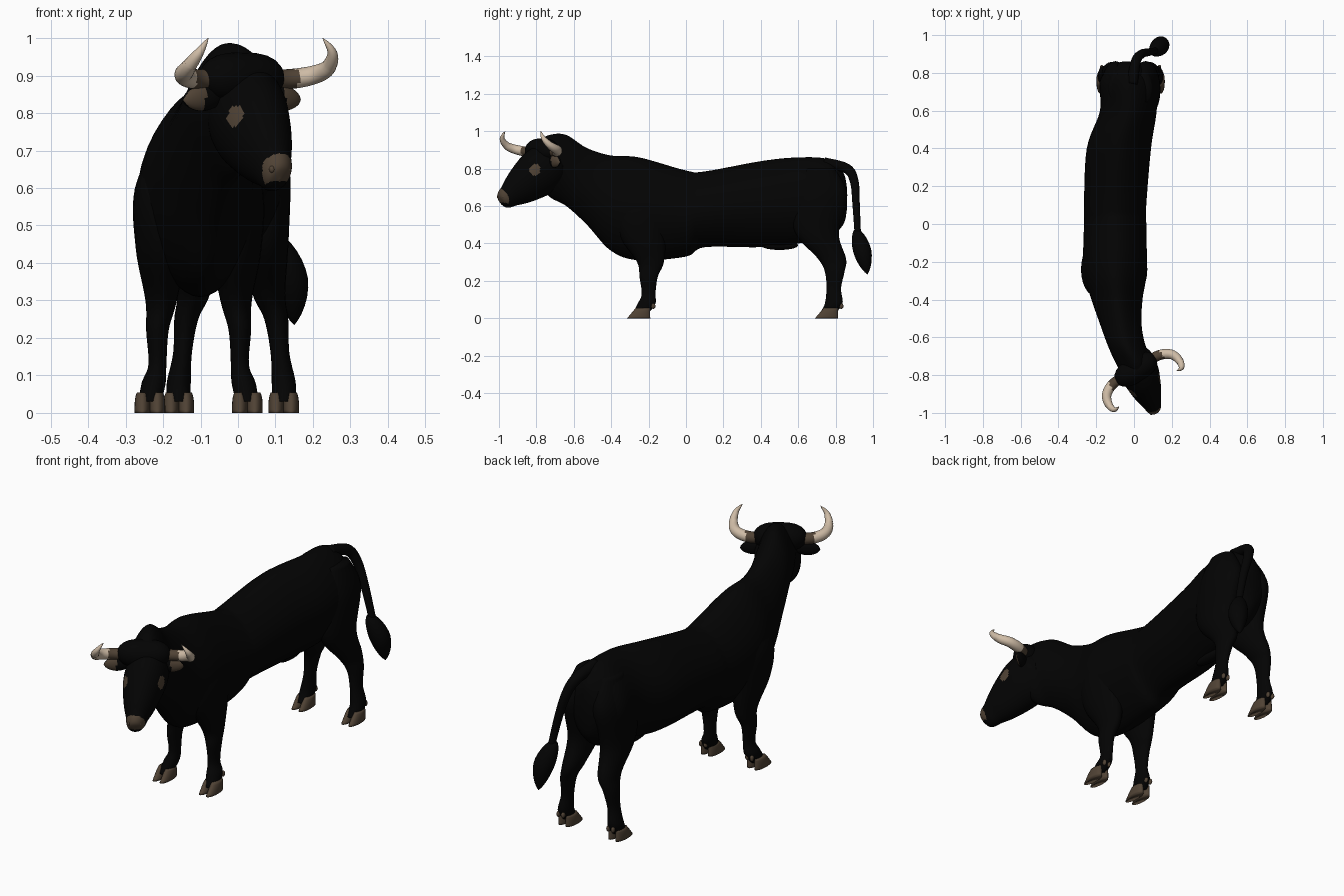
import bpy, bmesh, math
from mathutils import Vector

if "Cube" in bpy.data.objects:
    bpy.data.objects.remove(bpy.data.objects["Cube"])


def make_material(name, color):
    material = bpy.data.materials.new(name)
    material.use_nodes = True
    material.diffuse_color = (*color, 1)
    shader = material.node_tree.nodes["Principled BSDF"]
    shader.inputs["Base Color"].default_value = (*color, 1)
    shader.inputs["Roughness"].default_value = 0.8
    return material


BLACK = make_material("black hide", (0.001, 0.001, 0.001))
BROWN = make_material("dark brown", (0.08, 0.055, 0.035))
CREAM = make_material("horn cream", (0.62, 0.5, 0.38))

SIDEWAYS, LENGTHWISE, UP = Vector((1, 0, 0)), Vector((0, 1, 0)), Vector((0, 0, 1))
SIDES = {"right": -1, "left": 1}

# The head is turned: its own sideways and forward directions
FACING = Vector((0.53, -0.85, 0)).normalized()
ACROSS = UP.cross(FACING).normalized()
CROWN = Vector((0.01, -0.77, 0))


def on_head(side, across, forward, height):
    """A point in the turned head's own frame."""
    return CROWN + ACROSS * side * across + FACING * forward + UP * height


def spline(rows, steps=6):
    """Interpolate rows of numbers smoothly."""
    result = []
    last = len(rows) - 1
    for index in range(last):
        before, start, end, after = (rows[max(0, min(last, index + offset))]
                                     for offset in (-1, 0, 1, 2))
        for step in range(steps):
            t = step / steps
            result.append([b + t / 2 * (c - a + t * (2 * a - 5 * b + 4 * c - d
                                                     + t * (3 * (b - c) + d - a)))
                           for a, b, c, d in zip(before, start, end, after)])
    return result + [list(rows[last])]


def skin(name, rows, axes=None, hint=UP, segments=24, pinch=0.0,
         materials=(BLACK,), rule=None):
    """Join oval rings, pinched at top and bottom; rows hold x, y, z and two radii."""
    centres = [Vector(row[:3]) for row in rows]
    mesh = bmesh.new()
    rings = []
    for index, (centre, row) in enumerate(zip(centres, rows)):
        if axes:
            first, second = axes
        else:
            ahead = centres[min(index + 1, len(rows) - 1)]
            behind = centres[max(index - 1, 0)]
            tangent = (ahead - behind).normalized()
            first = (hint - tangent * hint.dot(tangent)).normalized()
            second = tangent.cross(first)
        ring = []
        for segment in range(segments):
            angle = math.tau * segment / segments
            tall = math.sin(angle)
            wide = math.cos(angle) * (1 - pinch * tall * tall)
            ring.append(mesh.verts.new(centre + first * wide * max(row[3], 0.001)
                                       + second * tall * max(row[4], 0.001)))
        rings.append(ring)
    for lower, upper in zip(rings, rings[1:]):
        for segment in range(segments):
            following = (segment + 1) % segments
            mesh.faces.new((lower[segment], lower[following],
                            upper[following], upper[segment]))
    mesh.faces.new(rings[0])
    mesh.faces.new(rings[-1])
    bmesh.ops.recalc_face_normals(mesh, faces=mesh.faces[:])
    for face in mesh.faces:
        face.smooth = True
        if rule:
            face.material_index = rule(face.calc_center_median(), face.normal)
    data = bpy.data.meshes.new(name)
    mesh.to_mesh(data)
    mesh.free()
    for material in materials:
        data.materials.append(material)
    bpy.context.collection.objects.link(bpy.data.objects.new(name, data))


def tube(name, path, radius, flatness=1.0, **options):
    """Skin a curved path whose radius follows a rule from start to end."""
    points = spline([tuple(point) for point in path])
    rows = []
    for index, point in enumerate(points):
        size = radius(index / (len(points) - 1))
        rows.append((*point, size, size * flatness))
    skin(name, rows, **options)


def bead(name, centre, wide, deep, tall, material):
    """A small ellipsoid."""
    rows = []
    for index in range(9):
        angle = math.pi * index / 8
        height = centre[2] - tall * math.cos(angle)
        rows.append((centre[0], centre[1], height,
                     wide * math.sin(angle), deep * math.sin(angle)))
    skin(name, rows, (SIDEWAYS, LENGTHWISE), segments=16, materials=(material,))


# Torso and neck: x, y, top, bottom, half width
body = [(-.03, .86, .7, .58, .03), (-.03, .84, .78, .5, .08), (-.03, .76, .85, .43, .15),
        (-.03, .6, .86, .4, .15), (-.08, .4, .84, .38, .17), (-.1, .1, .785, .38, .165),
        (-.1, 0, .79, .33, .165), (-.1, -.25, .86, .31, .167), (-.09, -.4, .87, .36, .135),
        (-.07, -.53, .91, .5, .11), (-.04, -.64, .98, .6, .1), (0, -.73, .98, .65, .1),
        (.02, -.8, .94, .74, .08), (.02, -.83, .9, .8, .04)]
skin("torso_and_neck",
     [(x, y, (top + bottom) / 2, width, (top - bottom) / 2)
      for x, y, top, bottom, width in spline(body)],
     (SIDEWAYS, UP), segments=40, pinch=0.25)
bead("belly_sheath", (-.06, .5, .39), .03, .1, .025, BLACK)

# Head: a straight wedge from poll to nose, with painted eyes and muzzle
poll, nose = Vector((-.01, -.68, .86)), Vector((.112, -.99, .62))
brow = ACROSS.cross(nose - poll).normalized()
eyes = [on_head(side, .09, .1, .795) for side in SIDES.values()]
muzzle = nose + UP * 0.02


def head_paint(centre, normal):
    near_eye = min((centre - eye).length for eye in eyes) < 0.03
    on_muzzle = ((centre - muzzle).length < 0.052 and normal.dot(FACING) > 0.15
                 and normal.z > -0.6)
    return int(near_eye or on_muzzle)


head_depth = [(0, .06), (.15, .12), (.35, .13), (.55, .113), (.72, .09),
              (.85, .066), (.93, .055), (.98, .037), (1, .005)]
skin("head",
     [(*poll.lerp(nose, along), depth * 0.78, depth)
      for along, depth in spline(head_depth, steps=10)],
     (ACROSS, brow), segments=80, materials=(BLACK, BROWN), rule=head_paint)
tube("poll_ridge", [on_head(1, across, 0, .895) for across in (-.125, 0, .125)],
     lambda t: 0.055 * (1 - abs(2 * t - 1) ** 3) + 0.012, hint=FACING)


def horn_paint(centre, normal):
    return int(abs((centre - CROWN).dot(ACROSS)) > 0.16)


def ear_paint(centre, normal):
    outside = abs((centre - CROWN).dot(ACROSS)) > 0.125
    return int(outside and normal.dot(FACING) > 0.5)


# Horns with a brown root, ears with a brown inside, and nostrils
horn_path = [(.06, 0, .89), (.14, 0, .89), (.2, .03, .9),
             (.22, .08, .92), (.21, .12, .96), (.18, .12, 1)]
ear_path = [(.07, 0, .85), (.13, 0, .84), (.185, 0, .835)]
for word, side in SIDES.items():
    tube(word + "_horn", [on_head(side, *point) for point in horn_path],
         lambda t: 0.027 * (1 - t ** 3), hint=FACING + UP,
         materials=(BROWN, CREAM), rule=horn_paint)
    tube(word + "_ear", [on_head(side, *point) for point in ear_path],
         lambda t: 0.036 * math.sin(math.pi * (0.15 + 0.85 * t)) ** 0.7,
         flatness=0.6, materials=(BLACK, BROWN), rule=ear_paint)
    bead(word + "_nostril", muzzle + ACROSS * side * 0.025 + UP * 0.01,
         .008, .008, .01, BROWN)

# Legs: offset from the centre line, y, z, half width
front_leg = [(.07, -.22, .75, .03), (.1, -.24, .6, .07), (.1, -.23, .44, .068),
             (.1, -.19, .3, .042), (.11, -.2, .22, .03), (.11, -.2, .13, .024),
             (.12, -.21, .08, .032), (.13, -.24, .03, .03)]
hind_leg = [(.07, .72, .8, .04), (.08, .72, .66, .075), (.09, .7, .46, .063),
            (.1, .78, .32, .044), (.12, .795, .25, .032), (.13, .79, .16, .025),
            (.14, .79, .08, .032), (.14, .76, .03, .03)]


def limb(name, centre, side, stations, toe):
    """A leg with a cloven hoof and two dewclaws."""
    skin(name + "_leg",
         [(centre + side * offset, y, z, width, width * min(1.9, 1.4 + z))
          for offset, y, z, width in spline(stations)],
         (SIDEWAYS, LENGTHWISE))
    foot = centre + side * stations[-1][0]
    for claw, shift in (("_inner", -side), ("_outer", side)):
        hoof = []
        for step in range(7):
            t = step / 6
            hoof.append((foot + shift * 0.02, toe + 0.062 + 0.022 * t, 0.055 * t,
                         0.021 * (1 - 0.3 * t ** 4), 0.062 - 0.024 * t))
        skin(name + claw + "_hoof", hoof, (SIDEWAYS, LENGTHWISE), materials=(BROWN,))
        bead(name + claw + "_dewclaw", (foot + shift * 0.013, toe + 0.14, 0.065),
             .009, .012, .015, BROWN)


for word, side in SIDES.items():
    limb("front_" + word, -.105, side, front_leg, -.315)
    limb("hind_" + word, -.018, side, hind_leg, .69)

# Tail and its tuft
tube("tail", [(-.01, .74, .83), (.01, .86, .8), (.04, .9, .73), (.08, .91, .6), (.12, .92, .42)],
     lambda t: 0.03 - 0.014 * t, hint=SIDEWAYS)
tube("tail_tuft", [(.1, .91, .47), (.14, .945, .35), (.15, .97, .235)],
     lambda t: 0.048 * math.sin(math.pi * (0.1 + 0.9 * t)), hint=SIDEWAYS)
